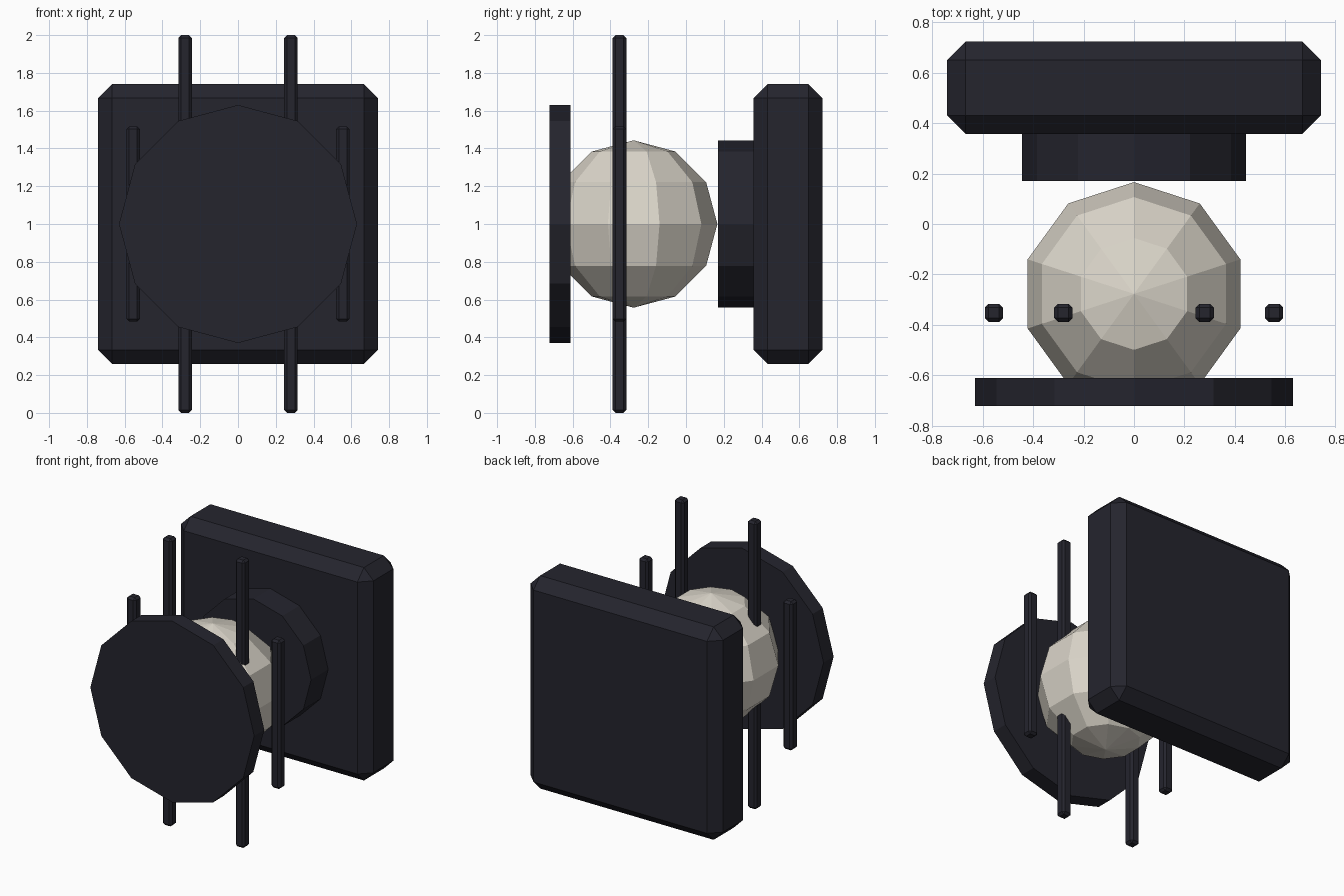
import bpy
import bmesh
from math import pi
from mathutils import Matrix

default = bpy.data.objects.get("Cube")
if default:
    bpy.data.objects.remove(default, do_unlink=True)


def material(name, rgb):
    mat = bpy.data.materials.new(name)
    mat.use_nodes = True
    mat.diffuse_color = (*rgb, 1)
    mat.node_tree.nodes["Principled BSDF"].inputs["Base Color"].default_value = (*rgb, 1)
    return mat


DARK = material("dark navy", (0.018, 0.018, 0.027))
PALE = material("warm off white", (0.71, 0.67, 0.59))


def add_object(name, bm, mat, location):
    bmesh.ops.recalc_face_normals(bm, faces=bm.faces)
    mesh = bpy.data.meshes.new(name)
    bm.to_mesh(mesh)
    bm.free()
    mesh.materials.append(mat)
    obj = bpy.data.objects.new(name, mesh)
    obj.location = location
    bpy.context.collection.objects.link(obj)
    return obj


def chamfered_box(name, size, bevel, location):
    bm = bmesh.new()
    bmesh.ops.create_cube(bm, size=1, matrix=Matrix.Diagonal((*size, 1)))
    bmesh.ops.bevel(bm, geom=bm.edges[:], offset=bevel, segments=1,
                    affect='EDGES', profile=0.5)
    return add_object(name, bm, DARK, location)


def disc(name, radius, y_front, y_back):
    # Twelve-sided disc with its axis along y
    bm = bmesh.new()
    bmesh.ops.create_cone(bm, cap_ends=True, segments=12, radius1=radius,
                          radius2=radius, depth=y_back - y_front,
                          matrix=Matrix.Rotation(pi / 2, 4, 'X'))
    return add_object(name, bm, DARK, (0, (y_front + y_back) / 2, 1))


# Back block and the round mount in front of it
chamfered_box("back_block", (1.48, 0.365, 1.48), 0.073, (0, 0.54, 1))
disc("round_mount", 0.443, 0.17, 0.365)

# Faceted ball
bm = bmesh.new()
bmesh.ops.create_uvsphere(bm, u_segments=10, v_segments=6, radius=0.443)
add_object("ball", bm, PALE, (0, -0.277, 1))

# Front plate
disc("front_plate", 0.63, -0.722, -0.611)

# Upright rods, long inner pair and short outer pair
for side, sign in (("left", 1), ("right", -1)):
    for kind, x, length in (("inner", 0.28, 2.0), ("outer", 0.555, 1.034)):
        chamfered_box(f"{side}_{kind}_rod", (0.072, 0.072, length), 0.015,
                      (sign * x, -0.352, 1))
